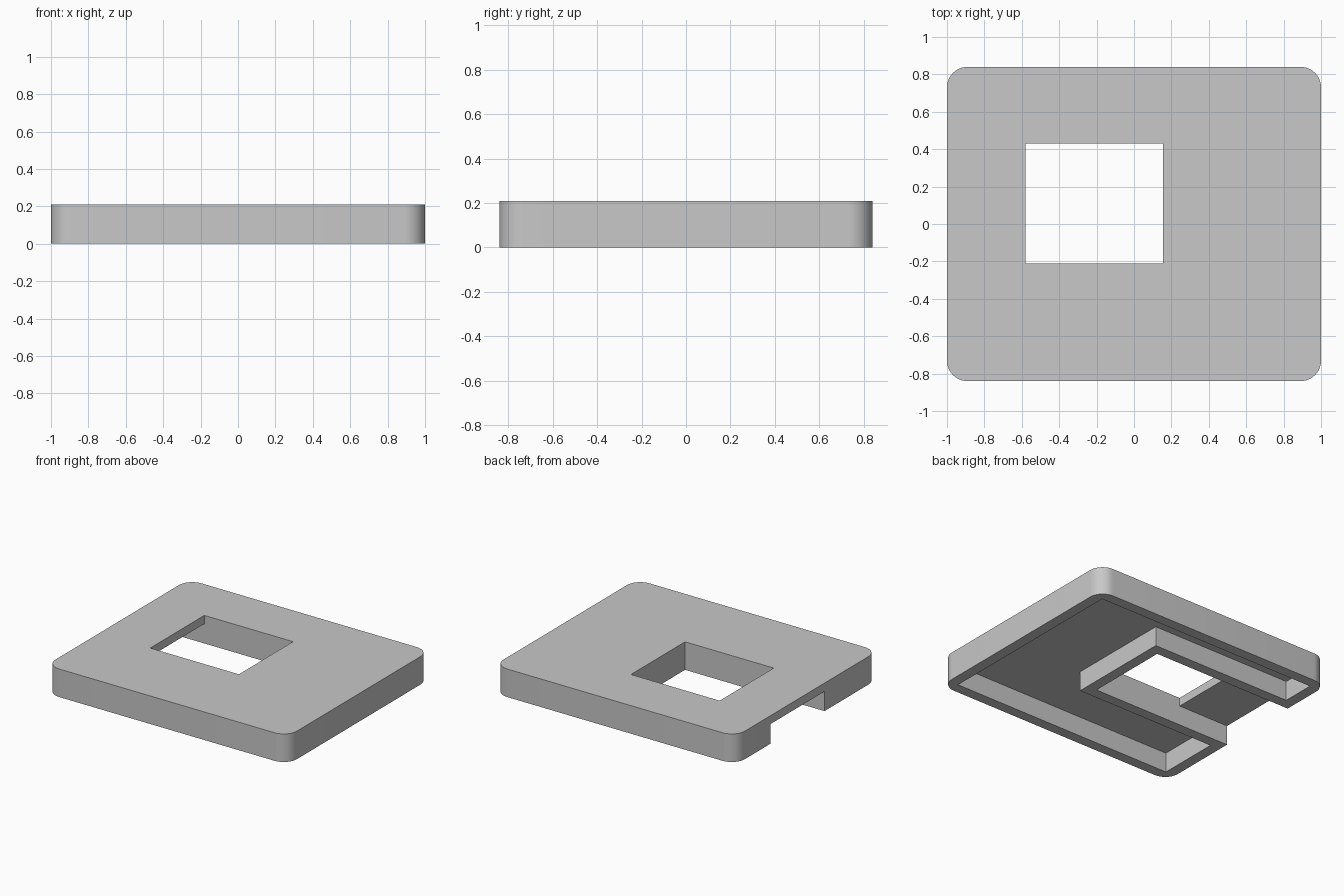
import bpy, bmesh, math
from mathutils import Vector

cube = bpy.data.objects.get("Cube")
if cube:
    bpy.data.objects.remove(cube, do_unlink=True)

HALF_X, HALF_Y, HEIGHT = 1.0, 0.84, 0.21
WALL, CEILING, RADIUS = 0.08, 0.147, 0.11
# Opening bounds
X0, X1, Y0, Y1 = -0.58, 0.155, -0.21, 0.43

grey = bpy.data.materials.new("light_grey")
grey.use_nodes = True
colour = (0.58, 0.58, 0.58, 1)
grey.diffuse_color = colour
grey.node_tree.nodes["Principled BSDF"].inputs["Base Color"].default_value = colour


def prism(name, points, sweep):
    """Extrude a closed outline of 3D points along a vector."""
    bm = bmesh.new()
    base = bm.faces.new([bm.verts.new(p) for p in points])
    new = bmesh.ops.extrude_face_region(bm, geom=[base], use_keep_orig=True)["geom"]
    bmesh.ops.translate(bm, vec=Vector(sweep),
                        verts=[v for v in new if isinstance(v, bmesh.types.BMVert)])
    bmesh.ops.recalc_face_normals(bm, faces=bm.faces)
    mesh = bpy.data.meshes.new(name)
    bm.to_mesh(mesh)
    bm.free()
    mesh.materials.append(grey)
    obj = bpy.data.objects.new(name, mesh)
    bpy.context.collection.objects.link(obj)
    return obj


def rounded_outline(hx, hy, r, steps=12):
    points = []
    for i, (sx, sy) in enumerate([(1, 1), (-1, 1), (-1, -1), (1, -1)]):
        for k in range(steps + 1):
            a = math.pi / 2 * (i + k / steps)
            points.append((sx * (hx - r) + r * math.cos(a),
                           sy * (hy - r) + r * math.sin(a), 0))
    return points


# Solid rounded slab
cover = prism("cover_plate", rounded_outline(HALF_X, HALF_Y, RADIUS), (0, 0, HEIGHT))

# C-shaped hollow underneath, leaving the rim and the wall around the opening
ix, iy = HALF_X - WALL, HALF_Y - WALL
hollow_outline = [(-ix, -iy), (ix, -iy), (ix, iy), (-ix, iy), (-ix, Y1 + WALL),
                  (X1 + WALL, Y1 + WALL), (X1 + WALL, Y0 - WALL), (-ix, Y0 - WALL)]
hollow = prism("hollow_cutter", [(x, y, -0.1) for x, y in hollow_outline],
               (0, 0, CEILING + 0.1))

# Opening through the top, joined to the channel that leaves by the side
channel_profile = [(-1.1, -0.1), (X1, -0.1), (X1, 0.3), (X0, 0.3),
                   (X0, CEILING), (-1.1, CEILING)]
channel = prism("channel_cutter", [(x, Y0, z) for x, z in channel_profile],
                (0, Y1 - Y0, 0))

bpy.ops.object.select_all(action='DESELECT')
bpy.context.view_layer.objects.active = cover
cover.select_set(True)
for cutter in (hollow, channel):
    cutter.hide_render = True
    cut = cover.modifiers.new(cutter.name, 'BOOLEAN')
    cut.operation = 'DIFFERENCE'
    cut.solver = 'EXACT'
    cut.object = cutter
    bpy.ops.object.modifier_apply(modifier=cut.name)
    bpy.data.objects.remove(cutter, do_unlink=True)

# Smooth the rounded corners, keep all other edges sharp
bpy.ops.object.shade_smooth_by_angle(angle=math.radians(30))
